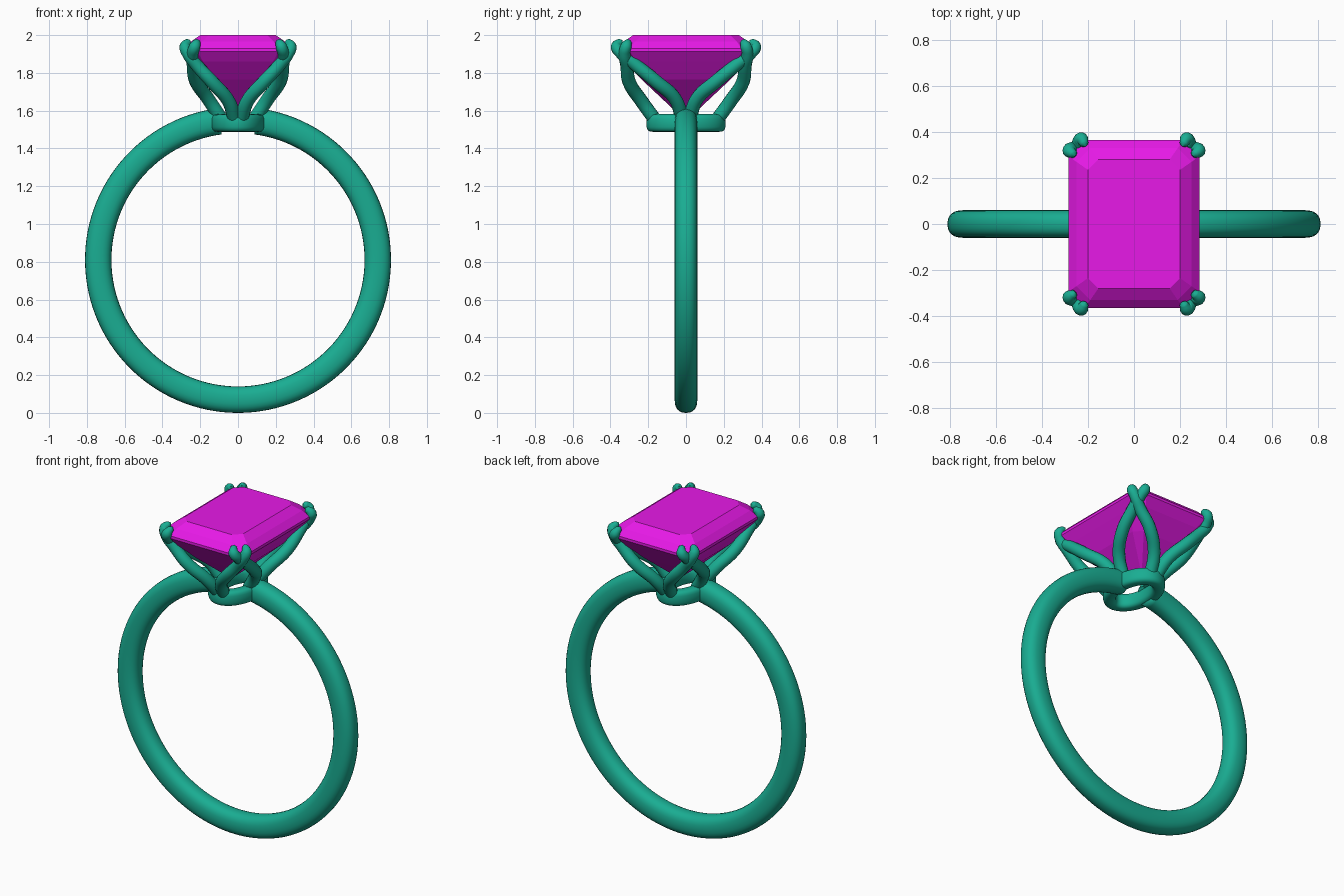
import bpy, bmesh
from math import sin, cos, pi, copysign

if "Cube" in bpy.data.objects:
    bpy.data.objects.remove(bpy.data.objects["Cube"])


def material(name, color):
    m = bpy.data.materials.new(name)
    m.diffuse_color = color
    m.use_nodes = True
    m.node_tree.nodes["Principled BSDF"].inputs["Base Color"].default_value = m.diffuse_color
    return m


METAL = material("green_metal", (0.01, 0.42, 0.29, 1))
STONE = material("magenta_stone", (0.8, 0.01, 0.8, 1))


def superellipse(ru, rv, power, n):
    f = lambda c: copysign(abs(c) ** (2 / power), c)
    return [(ru * f(cos(2 * pi * i / n)), rv * f(sin(2 * pi * i / n))) for i in range(n)]


def skin(name, rings, mat, closed=False, smooth=True):
    """Bridge a list of equal-length point loops, capping the ends if open."""
    bm = bmesh.new()
    loops = [[bm.verts.new(p) for p in r] for r in rings]
    n = len(loops[0])
    pairs = list(zip(loops, loops[1:]))
    if closed:
        pairs.append((loops[-1], loops[0]))
    for a, b in pairs:
        for i in range(n):
            j = (i + 1) % n
            bm.faces.new((a[i], a[j], b[j], b[i]))
    if not closed:
        bm.faces.new(loops[0])
        bm.faces.new(loops[-1])
    bmesh.ops.remove_doubles(bm, verts=bm.verts, dist=1e-5)
    bmesh.ops.recalc_face_normals(bm, faces=bm.faces)
    me = bpy.data.meshes.new(name)
    bm.to_mesh(me)
    bm.free()
    ob = bpy.data.objects.new(name, me)
    bpy.context.collection.objects.link(ob)
    me.materials.append(mat)
    for p in me.polygons:
        p.use_smooth = smooth
    return ob


# Band: open at the top where it runs into the seat
gap, steps = 0.13, 120
profile = superellipse(0.07, 0.06, 2.4, 24)
rings = []
for k in range(steps + 1):
    t = gap + (2 * pi - 2 * gap) * k / steps
    rings.append([((0.74 + u) * sin(t), v, 0.81 + (0.74 + u) * cos(t)) for u, v in profile])
skin("band", rings, METAL)

# Seat: oval collar with a hole under the stone
profile = superellipse(0.038, 0.047, 3, 20)
rings = []
for k in range(64):
    t = 2 * pi * k / 64
    rings.append([((0.107 + u) * cos(t), (0.172 + u) * sin(t), 1.535 + v) for u, v in profile])
skin("seat", rings, METAL, closed=True)

# Prongs: a crossing pair of tapered claws at each corner (x, y, z, radius)
SIDE = [(0.09, 0.02, 1.56, .036), (0.16, 0.06, 1.665, .036), (0.222, 0.16, 1.755, .036),
        (0.238, 0.27, 1.845, .034), (0.24, 0.345, 1.905, .031), (0.228, 0.368, 1.94, .03),
        (0.215, 0.347, 1.965, .018), (0.21, 0.337, 1.972, .002)]
END = [(0.02, 0.17, 1.56, .036), (0.05, 0.235, 1.65, .036), (0.135, 0.3, 1.75, .036),
       (0.218, 0.314, 1.84, .034), (0.268, 0.325, 1.905, .031), (0.28, 0.317, 1.94, .03),
       (0.262, 0.302, 1.965, .018), (0.255, 0.295, 1.972, .002)]


def prongs(name, path):
    cu = bpy.data.curves.new(name, 'CURVE')
    cu.dimensions = '3D'
    cu.bevel_depth = 1.0
    cu.bevel_resolution = 5
    cu.resolution_u = 8
    cu.use_fill_caps = True
    for sx in (1, -1):
        for sy in (1, -1):
            sp = cu.splines.new('BEZIER')
            sp.bezier_points.add(len(path) - 1)
            for bp, (x, y, z, r) in zip(sp.bezier_points, path):
                bp.co = (sx * x, sy * y, z)
                bp.radius = r
                bp.handle_left_type = bp.handle_right_type = 'AUTO'
    cu.materials.append(METAL)
    ob = bpy.data.objects.new(name, cu)
    bpy.context.collection.objects.link(ob)
    bpy.ops.object.select_all(action='DESELECT')
    ob.select_set(True)
    bpy.context.view_layer.objects.active = ob
    bpy.ops.object.convert(target='MESH')
    bpy.ops.object.shade_smooth()


prongs("side_prongs", SIDE)
prongs("end_prongs", END)

# Gemstone: step-cut rectangle with clipped corners (half x, half y, clip, z)
LEVELS = [(0.004, 0.07, 0.002, 1.61), (0.17, 0.235, 0.045, 1.765), (0.245, 0.325, 0.06, 1.86),
          (0.285, 0.365, 0.07, 1.912), (0.285, 0.365, 0.07, 1.928),
          (0.25, 0.33, 0.06, 1.965), (0.2, 0.28, 0.045, 2.0)]
rings = []
for x, y, c, z in LEVELS:
    rings.append([(x, y - c, z), (x - c, y, z), (c - x, y, z), (-x, y - c, z),
                  (-x, c - y, z), (c - x, -y, z), (x - c, -y, z), (x, c - y, z)])
skin("gemstone", rings, STONE, smooth=False)
